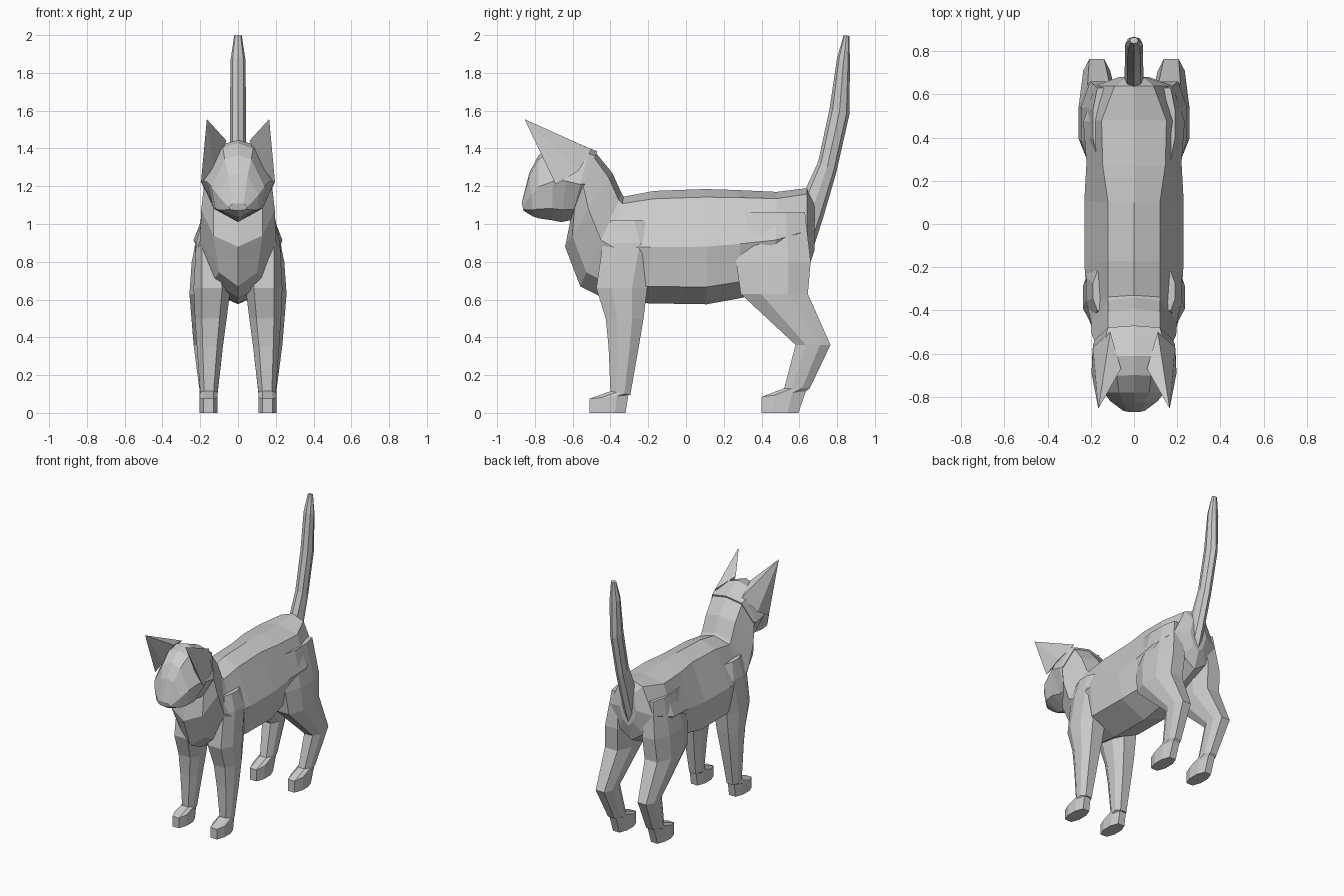
import bpy, bmesh


def finish(name, bm, mirror=False):
    bmesh.ops.recalc_face_normals(bm, faces=bm.faces)
    me = bpy.data.meshes.new(name)
    bm.to_mesh(me)
    bm.free()
    ob = bpy.data.objects.new(name, me)
    bpy.context.collection.objects.link(ob)
    if mirror:
        ob.modifiers.new("mirror", 'MIRROR')
    return ob


def loft(name, rings, mirror=False):
    """Skin a list of equal-length point rings and cap both ends."""
    bm = bmesh.new()
    loops = [[bm.verts.new(p) for p in r] for r in rings]
    n = len(loops[0])
    for a, b in zip(loops, loops[1:]):
        for i in range(n):
            j = (i + 1) % n
            bm.faces.new((a[i], a[j], b[j], b[i]))
    bm.faces.new(loops[0])
    bm.faces.new(loops[-1])
    return finish(name, bm, mirror)


def slice_ring(ty, tz, by, bz, w1, w2, w3, cuts=(0.07, 0.5, 0.85)):
    """Symmetric eight-sided slice between a top and a bottom point."""
    half = [(w, t) for w, t in zip((w1, w2, w3), cuts)]
    pts = [(0, 0)] + half + [(0, 1)] + [(-w, t) for w, t in reversed(half)]
    return [(x, ty + (by - ty) * t, tz + (bz - tz) * t) for x, t in pts]


def leg_ring(z, y0, y1, x0, x1, dz=0):
    """Horizontal eight-sided slice with chamfered corners."""
    cx, cy, rx, ry = (x0 + x1) / 2, (y0 + y1) / 2, (x1 - x0) / 2, (y1 - y0) / 2
    k = [(1, .4), (.55, 1), (-.55, 1), (-1, .4), (-1, -.4), (-.55, -1), (.55, -1), (1, -.4)]
    return [(cx + rx * u, cy + ry * v, z + dz * v) for u, v in k]


# Torso, rump to chest: top y, z, bottom y, z, three half widths
torso = [
    (0.68, 1.12, 0.68, 0.86, .04, .07, .04),
    (0.64, 1.19, 0.64, 0.74, .09, .18, .10),
    (0.48, 1.17, 0.47, 0.66, .15, .235, .15),
    (0.27, 1.18, 0.30, 0.61, .145, .22, .17),
    (0.10, 1.185, 0.11, 0.575, .12, .23, .20),
    (-0.17, 1.175, -0.20, 0.58, .12, .23, .20),
    (-0.33, 1.145, -0.44, 0.61, .12, .215, .14),
    (-0.34, 1.16, -0.56, 0.67, .12, .20, .10),
    (-0.39, 1.27, -0.64, 0.88, .12, .195, .13),
    (-0.48, 1.38, -0.61, 1.03, .12, .18, .13),
]
loft("body", [slice_ring(*s) for s in torso])

# Head, nape to nose
head = [
    (-0.47, 1.385, -0.60, 1.04, .12, .18, .12),
    (-0.51, 1.40, -0.61, 1.02, .13, .19, .12),
    (-0.61, 1.445, -0.66, 1.01, .11, .195, .11),
    (-0.70, 1.43, -0.71, 1.02, .08, .165, .13),
    (-0.78, 1.365, -0.78, 1.03, .07, .14, .12),
    (-0.83, 1.27, -0.81, 1.04, .05, .11, .10),
    (-0.87, 1.11, -0.86, 1.07, .03, .05, .04),
]
loft("head", [slice_ring(*s) for s in head])

# Ears: forward-leaning hollow shells
bm = bmesh.new()
tip, inner, crown, back, low, hollow = [bm.verts.new(p) for p in (
    (.165, -.855, 1.555), (.06, -.67, 1.44), (.11, -.50, 1.395),
    (.19, -.57, 1.28), (.197, -.69, 1.21), (.13, -.69, 1.30))]
for f in ((tip, inner, crown), (tip, crown, back), (tip, back, low),
          (tip, low, hollow), (tip, hollow, inner),
          (inner, hollow, crown), (hollow, low, back), (hollow, back, crown)):
    bm.faces.new(f)
finish("ear", bm, True)

# Front legs with paws: z, y range, x range
front = [
    (1.02, -.40, -.22, .10, .19), (.90, -.44, -.16, .08, .222),
    (.66, -.475, -.205, .04, .235), (.50, -.425, -.225, .06, .228),
    (.35, -.41, -.25, .08, .218), (.105, -.40, -.295, .108, .20, -.01),
    (.085, -.51, -.305, .108, .205, .01), (0, -.51, -.32, .108, .205),
]
loft("front_leg", [leg_ring(*s) for s in front], True)

# Hind legs with thigh, hock and paw
hind = [
    (1.06, .30, .63, .10, .19), (.80, .265, .66, .06, .245),
    (.63, .29, .645, .07, .257), (.36, .58, .765, .11, .235),
    (.13, .52, .655, .11, .205), (.10, .40, .635, .108, .205, .015),
    (0, .40, .595, .108, .205),
]
loft("hind_leg", [leg_ring(*s) for s in hind], True)

# Tail, root to tip
tail = [
    (.62, 1.16, .67, .86, .045), (.64, 1.20, .725, 1.03, .045),
    (.70, 1.33, .795, 1.27, .042), (.76, 1.61, .865, 1.58, .042),
    (.80, 1.88, .868, 1.85, .04), (.835, 2.0, .865, 1.995, .02),
]
loft("tail", [slice_ring(*s[:4], s[4] * .7, s[4], s[4] * .7, (.15, .5, .85)) for s in tail])
